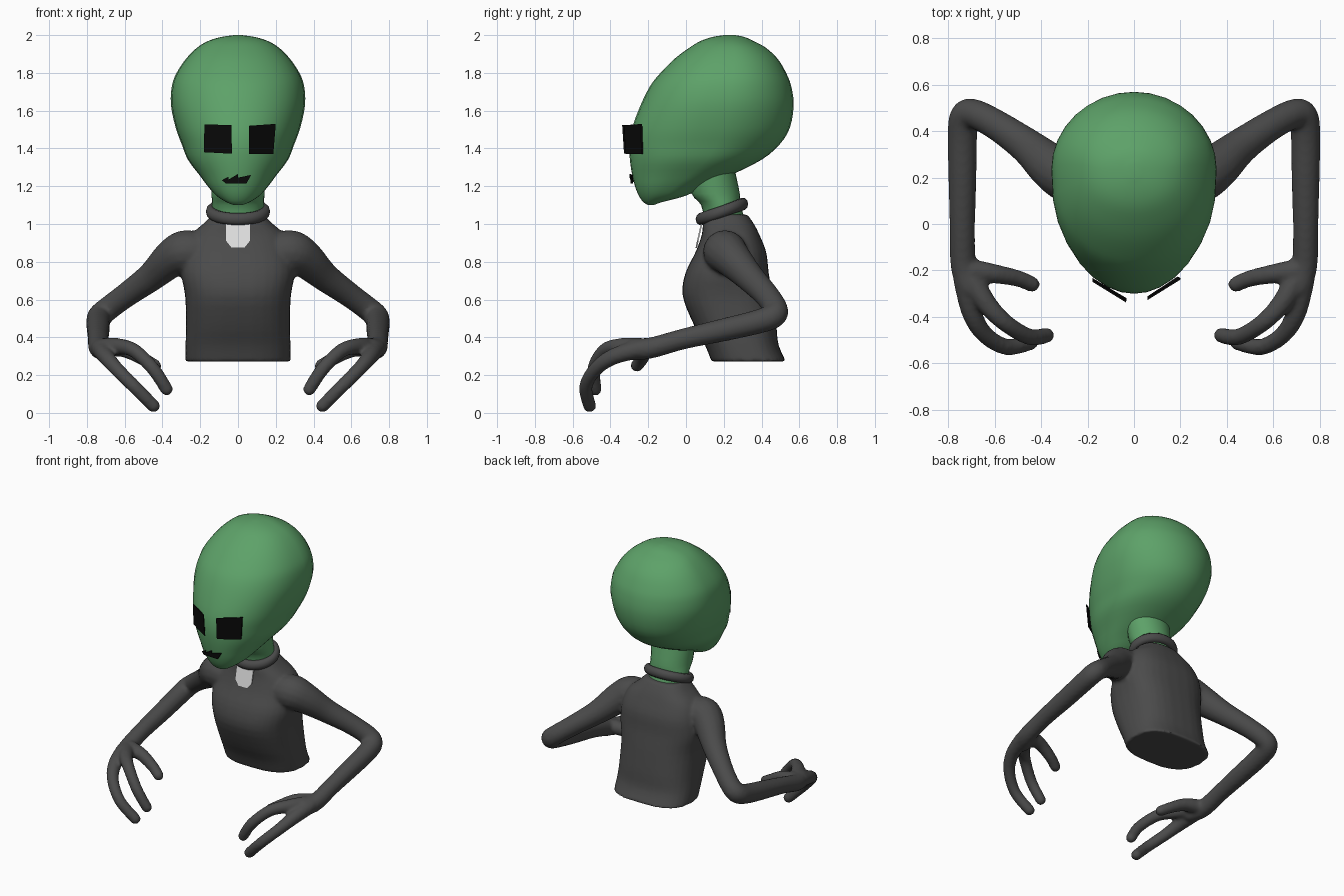
import bpy, bmesh, math
from mathutils import Vector

if "Cube" in bpy.data.objects:
    bpy.data.objects.remove(bpy.data.objects["Cube"])


def material(name, rgb):
    m = bpy.data.materials.new(name)
    m.diffuse_color = (*rgb, 1)
    m.use_nodes = True
    m.node_tree.nodes["Principled BSDF"].inputs["Base Color"].default_value = m.diffuse_color
    return m


GREEN = material("skin green", (0.11, 0.36, 0.14))
GREY = material("suit grey", (0.07, 0.07, 0.07))
BLACK = material("black", (0.003, 0.003, 0.003))
WHITE = material("collar white", (0.75, 0.75, 0.75))


def spline(keys, steps):
    """Catmull-Rom interpolation of tuples."""
    out = []
    for i in range(len(keys) - 1):
        p = [keys[max(0, min(len(keys) - 1, i + k))] for k in (-1, 0, 1, 2)]
        for s in range(steps):
            t = s / steps
            out.append(tuple(0.5 * (2 * b + (c - a) * t + (2 * a - 5 * b + 4 * c - d) * t * t
                                    + (3 * b - a - 3 * c + d) * t ** 3)
                             for a, b, c, d in zip(*p)))
    return out + [tuple(keys[-1])]


def skin_rings(bm, rings):
    """Bridge a list of point rings and cap both ends."""
    rows = [[bm.verts.new(p) for p in r] for r in rings]
    n = len(rows[0])
    for a, b in zip(rows, rows[1:]):
        for i in range(n):
            j = (i + 1) % n
            bm.faces.new((a[i], a[j], b[j], b[i]))
    bm.faces.new(rows[0][::-1])
    bm.faces.new(rows[-1])


def slices(bm, keys, px=1.0, front=1.0, back=1.0, widest=0.5, n=32, steps=3):
    """Horizontal slices given as (z, front y, back y, half width)."""
    rings = []
    for z, yf, yb, w in spline(keys, steps):
        yc = yf + widest * (yb - yf)
        ring = []
        for i in range(n):
            a = 2 * math.pi * i / n
            c, s = math.cos(a), math.sin(a)
            x = math.copysign(w * abs(c) ** px, c)
            y = yc + (yb - yc) * s ** back if s >= 0 else yc - (yc - yf) * (-s) ** front
            ring.append((x, y, z))
        rings.append(ring)
    skin_rings(bm, rings)


def tube(bm, keys, side=1, n=16, steps=5):
    """Tapered limb with round ends through (x, y, z, radius)."""
    pts = [(Vector((side * x, y, z)), r) for x, y, z, r in spline(keys, steps)]
    d0 = (pts[0][0] - pts[1][0]).normalized()
    d1 = (pts[-1][0] - pts[-2][0]).normalized()

    def cap(p, r, d):
        return [(p + d * r * math.sin(a), r * math.cos(a)) for a in (0.4, 0.8, 1.15, 1.45)]
    pts = cap(*pts[0], d0)[::-1] + pts + cap(*pts[-1], d1)
    rings, u, last = [], None, None
    for i, (p, r) in enumerate(pts):
        t = (pts[min(i + 1, len(pts) - 1)][0] - pts[max(i - 1, 0)][0]).normalized()
        if u is None:
            u = t.orthogonal().normalized()
        else:
            u = last.rotation_difference(t) @ u
        v = t.cross(u)
        last = t
        rings.append([p + r * (u * math.cos(2 * math.pi * k / n) + v * math.sin(2 * math.pi * k / n))
                      for k in range(n)])
    skin_rings(bm, rings)


def finish(bm, name, mat):
    bmesh.ops.recalc_face_normals(bm, faces=bm.faces)
    me = bpy.data.meshes.new(name)
    bm.to_mesh(me)
    bm.free()
    me.materials.append(mat)
    ob = bpy.data.objects.new(name, me)
    bpy.context.collection.objects.link(ob)
    return ob


def plate(name, pts, mat, depth=0.008):
    """Thin plate extruded backwards from its front outline."""
    bm = bmesh.new()
    f = bm.faces.new([bm.verts.new(p) for p in pts])
    ext = bmesh.ops.extrude_face_region(bm, geom=[f], use_keep_orig=True)
    vs = [g for g in ext["geom"] if isinstance(g, bmesh.types.BMVert)]
    bmesh.ops.translate(bm, verts=vs, vec=(0, depth, 0))
    return finish(bm, name, mat)


# Head: egg with a pointed chin
bm = bmesh.new()
slices(bm, [(1.10, -.20, -.17, .02), (1.115, -.225, -.13, .06), (1.15, -.25, 0, .115),
            (1.20, -.27, .10, .16), (1.26, -.285, .24, .205), (1.34, -.297, .40, .265),
            (1.42, -.30, .495, .297), (1.51, -.285, .55, .33), (1.63, -.24, .57, .355),
            (1.73, -.19, .557, .35), (1.80, -.135, .53, .325), (1.875, -.06, .485, .275),
            (1.935, .02, .42, .215), (1.97, .08, .355, .155), (1.99, .14, .31, .09),
            (2.0, .20, .26, .02)], front=.78, widest=.58)
head = finish(bm, "head", GREEN)

# Neck
bm = bmesh.new()
slices(bm, [(1.0, .10, .32, .13), (1.10, .08, .29, .138), (1.16, .03, .285, .14),
            (1.28, .02, .26, .15)], n=24)
neck = finish(bm, "neck", GREEN)

# Suit: torso, arms and three-fingered hands, fused into one skin
bm = bmesh.new()
slices(bm, [(.272, .135, .53, .278), (.36, .10, .49, .278), (.47, .04, .478, .275),
            (.62, -.018, .458, .28), (.74, -.003, .438, .30), (.85, .05, .425, .285),
            (.94, .083, .39, .25), (1.0, .09, .36, .185), (1.05, .105, .325, .135)],
       px=.75, front=.8, back=.75)
for side in (1, -1):
    tube(bm, [(.22, .20, .85, .11), (.29, .21, .85, .115), (.36, .25, .81, .10),
              (.46, .335, .72, .078), (.59, .425, .625, .066), (.69, .475, .55, .064),
              (.73, .46, .512, .066), (.74, .37, .48, .064), (.74, .20, .44, .061),
              (.74, -.02, .39, .055), (.735, -.18, .345, .056), (.705, -.27, .335, .058)], side)
    tube(bm, [(.70, -.24, .345, .052), (.635, -.345, .352, .044), (.55, -.43, .33, .038),
              (.45, -.487, .235, .036), (.378, -.48, .125, .034)], side)
    tube(bm, [(.73, -.24, .34, .05), (.70, -.38, .30, .044), (.645, -.475, .235, .038),
              (.55, -.53, .14, .036), (.447, -.51, .037, .035)], side)
    tube(bm, [(.70, -.20, .35, .05), (.60, -.215, .335, .042), (.50, -.235, .285, .036),
              (.44, -.26, .25, .034)], side)
suit = finish(bm, "suit", GREY)
m = suit.modifiers.new("fuse", 'REMESH')
m.mode = 'VOXEL'
m.voxel_size = 0.012
m.use_smooth_shade = True
m = suit.modifiers.new("soften", 'SMOOTH')
m.factor = 0.5
m.iterations = 4

# Collar: tilted roll around the neck
bm = bmesh.new()
rows = []
for i in range(40):
    a = 2 * math.pi * i / 40
    out = Vector((math.cos(a), math.sin(a), 0))
    c = Vector((.143 * out.x, .19 + .112 * out.y, 1.066 + .04 * out.y))
    rows.append([bm.verts.new(c + .03 * (out * math.cos(b) * .9 + Vector((0, 0, 1.1)) * math.sin(b)))
                 for b in (2 * math.pi * k / 10 for k in range(10))])
for i in range(40):
    for k in range(10):
        a, b, j = rows[i], rows[(i + 1) % 40], (k + 1) % 10
        bm.faces.new((a[k], a[j], b[j], b[k]))
collar = finish(bm, "collar", GREY)

# White tab under the collar
tab = [(-.065, 1.01), (.065, 1.01), (.065, .91), (.035, .872), (-.035, .872), (-.065, .91)]
plate("collar_tab", [(x, .05 + (z - .872) * .22, z) for x, z in tab], WHITE)

# Eyes: angled black plates
plate("right_eye", [(.058, -.328, 1.52), (.20, -.24, 1.53), (.187, -.235, 1.37),
                    (.058, -.32, 1.37)], BLACK)
plate("left_eye", [(-.035, -.338, 1.523), (-.178, -.25, 1.528), (-.18, -.24, 1.38),
                   (-.032, -.328, 1.372)], BLACK)

# Mouth: jagged strip
mouth = [(-.085, 1.232), (-.05, 1.25), (-.05, 1.235), (0, 1.265), (0, 1.245), (.07, 1.26),
         (.045, 1.215), (-.065, 1.215)]
plate("mouth", [(x, -.298 + 2 * x * x, z) for x, z in mouth], BLACK)

# Smooth shading with sharp edges kept
bpy.ops.object.select_all(action='DESELECT')
for ob in (head, neck, suit, collar):
    ob.select_set(True)
bpy.context.view_layer.objects.active = head
bpy.ops.object.shade_smooth_by_angle(angle=math.radians(50))
